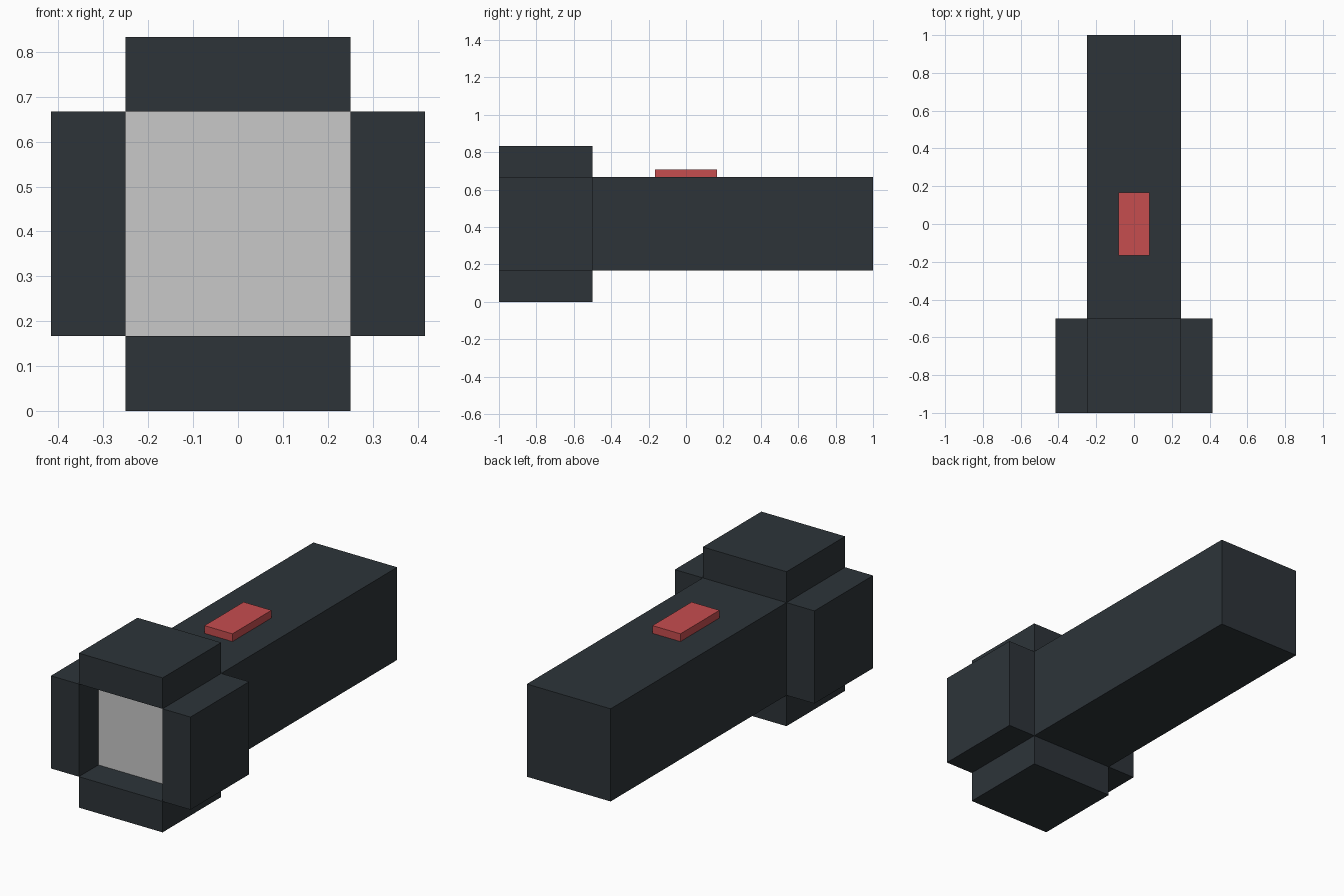
import bpy

cube = bpy.data.objects.get("Cube")
if cube:
    bpy.data.objects.remove(cube, do_unlink=True)


def linear(c):
    c /= 255
    return c / 12.92 if c <= 0.04045 else ((c + 0.055) / 1.055) ** 2.4


def material(name, rgb):
    colour = (*[linear(c) for c in rgb], 1)
    m = bpy.data.materials.new(name)
    m.use_nodes = True
    m.diffuse_color = colour
    m.node_tree.nodes["Principled BSDF"].inputs["Base Color"].default_value = colour
    return m


def box(name, x, y, z, mat):
    """Box between (min, max) pairs, given in grid units."""
    spans = [[v * U for v in pair] for pair in (x, y, z)]
    bpy.ops.mesh.primitive_cube_add(size=1, location=[(a + b) / 2 for a, b in spans])
    ob = bpy.context.object
    ob.name = name
    ob.scale = [b - a for a, b in spans]
    bpy.ops.object.transform_apply(location=False, rotation=False, scale=True)
    ob.data.materials.append(mat)
    return ob


U = 1 / 6  # one grid unit: the model is 12 units long
casing = material("dark slate", (45, 52, 57))
glass = material("light grey", (200, 200, 200))
red = material("red", (198, 77, 79))

# Long square handle
box("handle", (-1.5, 1.5), (-3, 6), (1, 4), casing)

# Four blocks around the open front of the head
head = (-6, -3)
box("head_top", (-1.5, 1.5), head, (4, 5), casing)
box("head_bottom", (-1.5, 1.5), head, (0, 1), casing)
box("head_left", (1.5, 2.5), head, (1, 4), casing)
box("head_right", (-2.5, -1.5), head, (1, 4), casing)

# Lens, recessed one unit into the head
box("lens", (-1.5, 1.5), (-5, -3), (1, 4), glass)

# Switch on top of the handle
box("switch", (-0.5, 0.5), (-1, 1), (4, 4.25), red)
